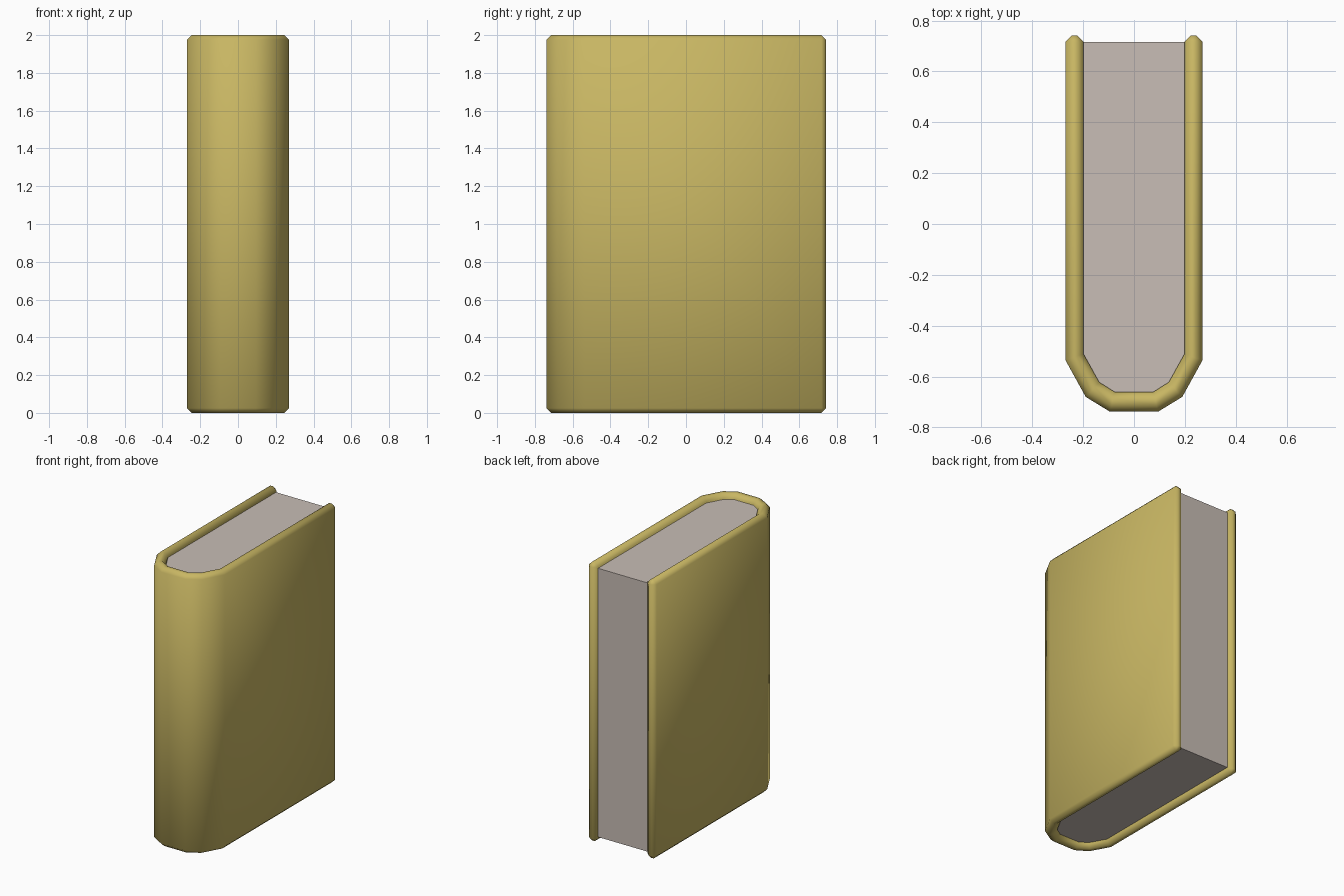
import bpy, bmesh

if "Cube" in bpy.data.objects:
    bpy.data.objects.remove(bpy.data.objects["Cube"])


def material(name, colour):
    m = bpy.data.materials.new(name)
    m.diffuse_color = (*colour, 1)
    m.use_nodes = True
    m.node_tree.nodes["Principled BSDF"].inputs["Base Color"].default_value = m.diffuse_color
    return m


def prism(name, outline, z0, z1, mat):
    """Extrude a counter-clockwise outline between two heights."""
    bm = bmesh.new()
    face = bm.faces.new([bm.verts.new((x, y, z0)) for x, y in outline])
    ext = bmesh.ops.extrude_face_region(bm, geom=[face])
    top = [v for v in ext["geom"] if isinstance(v, bmesh.types.BMVert)]
    bmesh.ops.translate(bm, verts=top, vec=(0, 0, z1 - z0))
    bmesh.ops.recalc_face_normals(bm, faces=bm.faces)
    me = bpy.data.meshes.new(name)
    bm.to_mesh(me)
    bm.free()
    me.materials.append(mat)
    ob = bpy.data.objects.new(name, me)
    bpy.context.collection.objects.link(ob)
    return ob


def mirrored(half):
    """Right half from back to front, continued up the left side."""
    return half + [(-x, y) for x, y in reversed(half)]


def smooth(ob, angle):
    bpy.ops.object.select_all(action='DESELECT')
    ob.select_set(True)
    bpy.context.view_layer.objects.active = ob
    bpy.ops.object.shade_smooth_by_angle(angle=angle)


cover_mat = material("mustard cover", (0.58, 0.47, 0.125))
paper_mat = material("warm paper", (0.58, 0.51, 0.465))

outer = mirrored([(0.27, 0.742), (0.27, -0.535), (0.19, -0.68), (0.095, -0.738)])
inner = mirrored([(0.198, 0.742), (0.198, -0.512), (0.137, -0.622), (0.077, -0.66)])

# Wrap-around cover with a faceted rounded spine and softened rims
cover = prism("cover", outer + inner[::-1], 0, 2, cover_mat)
bev = cover.modifiers.new("rim bevel", 'BEVEL')
bev.width = 0.025
bev.segments = 1
bev.limit_method = 'ANGLE'
bev.angle_limit = 0.8
bpy.context.view_layer.objects.active = cover
bpy.ops.object.modifier_apply(modifier=bev.name)
smooth(cover, 1.1)

# Page block, slightly recessed from the cover rims
pages = mirrored([(0.199, 0.715), (0.199, -0.512), (0.139, -0.624), (0.077, -0.664)])
block = prism("pages", pages, 0.035, 1.965, paper_mat)
smooth(block, 0.7)
